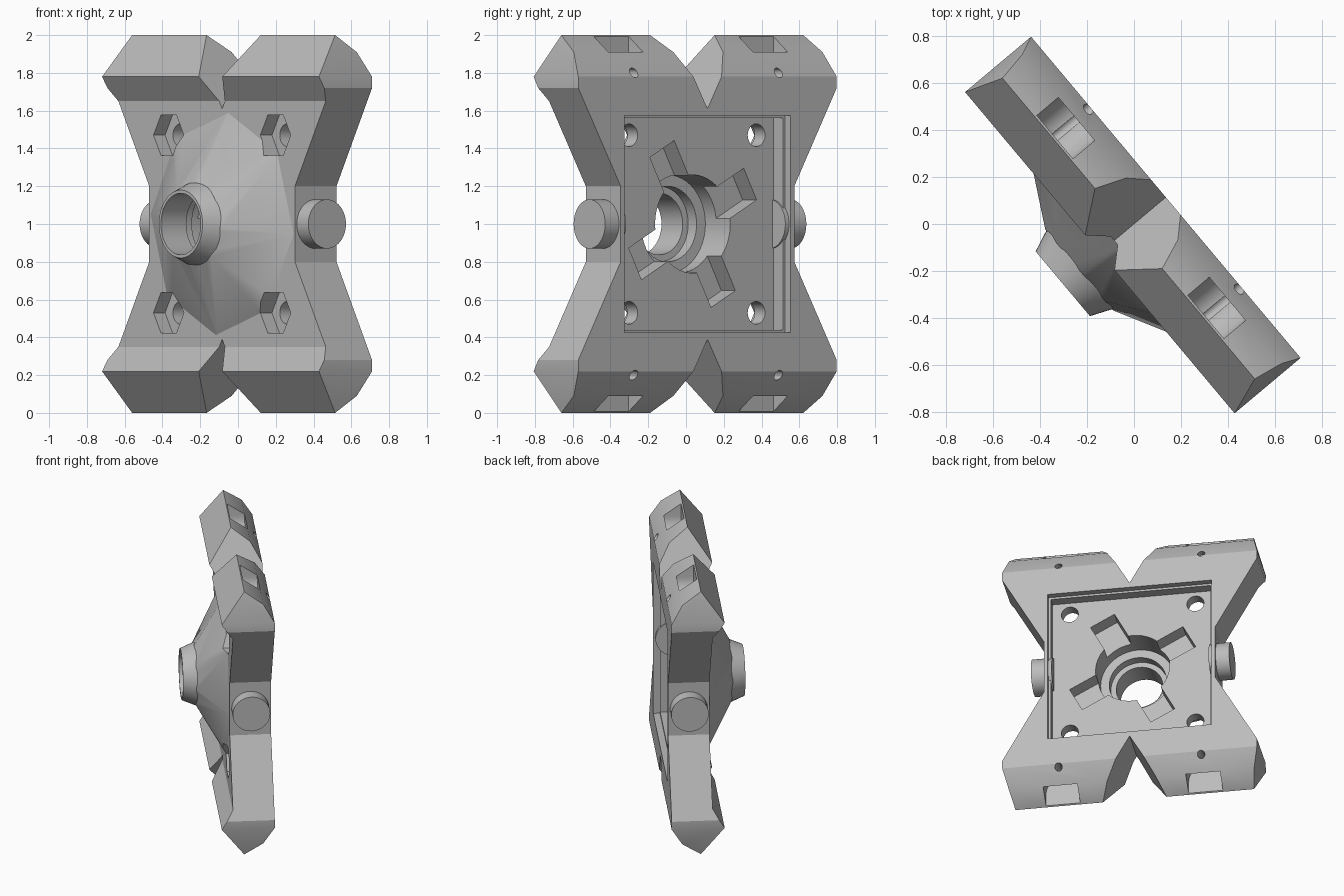
import bpy, bmesh
from math import sin, cos, pi, radians
from mathutils import Matrix

cube = bpy.data.objects.get("Cube")
if cube:
    bpy.data.objects.remove(cube, do_unlink=True)

grey = bpy.data.materials.new("plain_grey")
grey.use_nodes = True
colour = (0.5, 0.5, 0.5, 1)
grey.diffuse_color = colour
grey.node_tree.nodes["Principled BSDF"].inputs["Base Color"].default_value = colour

# Local frame: x along the plate, y toward the back, z measured from mid height
TO_WORLD = Matrix.Translation((0, 0, 1)) @ Matrix.Rotation(radians(-50), 4, 'Z')


def loft(name, rings):
    """Solid through matching rings of points, closed at both ends."""
    bm = bmesh.new()
    loops = [[bm.verts.new(p) for p in ring] for ring in rings]
    n = len(loops[0])
    for a, b in zip(loops, loops[1:]):
        for i in range(n):
            j = (i + 1) % n
            bm.faces.new((a[i], a[j], b[j], b[i]))
    bm.faces.new(loops[0])
    bm.faces.new(loops[-1])
    bmesh.ops.recalc_face_normals(bm, faces=bm.faces)
    mesh = bpy.data.meshes.new(name)
    bm.to_mesh(mesh)
    bm.free()
    mesh.materials.append(grey)
    obj = bpy.data.objects.new(name, mesh)
    bpy.context.collection.objects.link(obj)
    return obj


def prism_y(name, pts, y0, y1):
    return loft(name, [[(x, y, z) for x, z in pts] for y in (y0, y1)])


def prism_x(name, pts, x0, x1):
    return loft(name, [[(x, y, z) for y, z in pts] for x in (x0, x1)])


def circle(r, sides, cx=0, cz=0, turn=0):
    return [(cx + r * cos(2 * pi * i / sides + turn), cz + r * sin(2 * pi * i / sides + turn))
            for i in range(sides)]


def rect(w, h, cx=0, cz=0):
    return [(cx - w, cz - h), (cx + w, cz - h), (cx + w, cz + h), (cx - w, cz + h)]


def lathe_y(name, steps, sides, turn=0):
    return loft(name, [[(x, y, z) for x, z in circle(r, sides, turn=turn)] for r, y in steps])


def combine(obj, tool, operation='DIFFERENCE'):
    mod = obj.modifiers.new(operation.lower(), 'BOOLEAN')
    mod.operation, mod.object, mod.solver = operation, tool, 'EXACT'
    bpy.context.view_layer.objects.active = obj
    bpy.ops.object.modifier_apply(modifier=mod.name)
    bpy.data.objects.remove(tool, do_unlink=True)


# Plate: roofed cross-section along x, trimmed to the four-lobed outline
half = [(-.11, .65), (-.19, .78), (-.03, 1), (.1, .91), (.177, .78)]
section = half + [(y, -z) for y, z in reversed(half)]
body = prism_x("mount_body", section, -1, 1)

upper = [(.6, .2), (.893, .72), (.893, .78), (.81, 1.1), (.28, 1.1)]
right = [(x, -z) for x, z in reversed(upper)] + upper
outline = right + [(0, .61)] + [(-x, -z) for x, z in right] + [(0, -.61)]
combine(body, prism_y("outline", outline, -.5, .5), 'INTERSECT')

# Front mound and round nozzle
combine(body, lathe_y("mound", [(.59, .0), (.59, -.11), (.225, -.305)], 8, radians(-5)), 'UNION')
combine(body, lathe_y("nozzle", [(.2, -.2), (.22, -.3), (.18, -.396)], 48), 'UNION')

# Stepped square pocket in the back
combine(body, prism_y("pocket_rim", rect(.575, .575), .13, .4))
combine(body, prism_y("pocket", rect(.56, .56), .055, .4))

# Central stepped bore
combine(body, lathe_y("bore", [(.26, .2), (.26, -.15), (.2, -.151), (.2, -.22),
                               (.163, -.221), (.163, -.6)], 48))

# Four-armed slot around the bore
for turn in (62, 152):
    arm = prism_y("slot_arm", rect(.45, .095), -.06, .2)
    arm.data.transform(Matrix.Rotation(radians(-turn), 4, 'Y'))
    combine(body, arm)

# Corner bolt holes with hexagonal nut recesses in front
for sx in (-1, 1):
    for sz in (-1, 1):
        combine(body, prism_y("bolt_hole", circle(.06, 24, sx * .44, sz * .47), -.5, .3))
        combine(body, prism_y("nut_recess", circle(.125, 6, sx * .44, sz * .47), -.5, -.03))

# Round-bottomed slots in the lobe ends, each with a pin hole to the back
for sx in (-1, 1):
    for sz in (-1, 1):
        arc = [(sx * .5 + .12 * cos(pi * i / 16), sz * (.9 - .12 * sin(pi * i / 16)))
               for i in range(17)]
        slot = arc + [(sx * .5 - .12, sz * 1.1), (sx * .5 + .12, sz * 1.1)]
        combine(body, prism_y("end_slot", slot, -.02, .1))
        combine(body, prism_y("pin_hole", circle(.026, 16, sx * .5, sz * .8), -.06, .3))

# Side pivot pins
pins = [prism_x(side + "_pivot_pin", [(y + .033, z) for y, z in circle(.13, 40)], s * .55, s * .695)
        for side, s in (("left", 1), ("right", -1))]

# Turn into place and shade
bpy.ops.object.select_all(action='DESELECT')
for obj in [body] + pins:
    obj.data.transform(TO_WORLD)
    obj.select_set(True)
bpy.context.view_layer.objects.active = body
bpy.ops.object.shade_smooth_by_angle(angle=radians(25))
